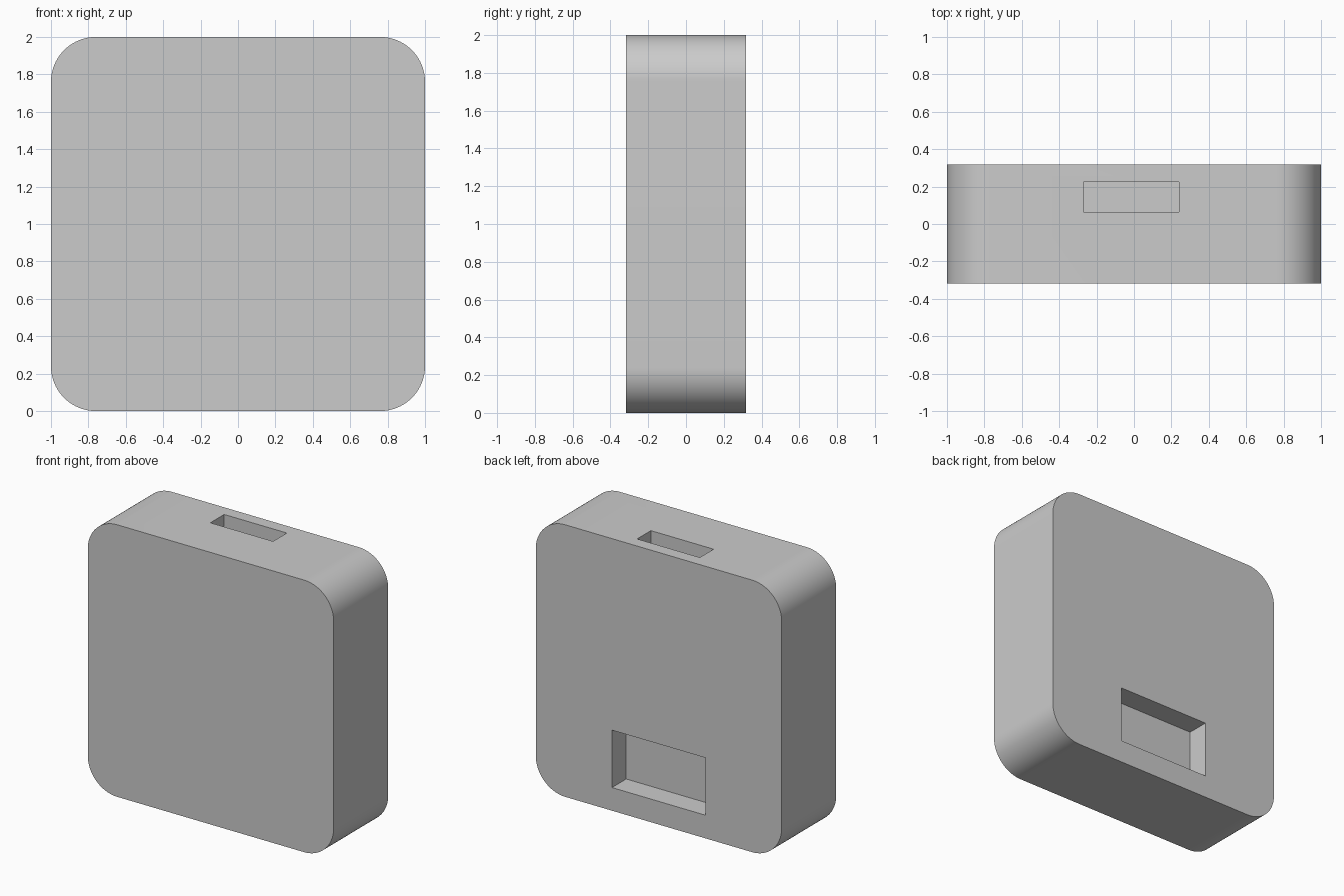
import bpy, bmesh, math
from mathutils import Vector

if "Cube" in bpy.data.objects:
    bpy.data.objects.remove(bpy.data.objects["Cube"])

HALF_W, HALF_D, HEIGHT, RADIUS, STEPS = 1.0, 0.317, 2.0, 0.24, 24


def make_object(name, bm):
    mesh = bpy.data.meshes.new(name)
    bm.to_mesh(mesh)
    bm.free()
    obj = bpy.data.objects.new(name, mesh)
    bpy.context.collection.objects.link(obj)
    return obj


def make_cutter(name, low, high):
    low, high = Vector(low), Vector(high)
    bm = bmesh.new()
    bmesh.ops.create_cube(bm, size=1)
    bmesh.ops.scale(bm, vec=high - low, verts=bm.verts)
    bmesh.ops.translate(bm, vec=(low + high) / 2, verts=bm.verts)
    obj = make_object(name, bm)
    obj.hide_render = True
    return obj


# Rounded square body, extruded front to back
bm = bmesh.new()
profile = []
inner = HALF_W - RADIUS
for corner, (sx, sz) in enumerate([(1, 1), (-1, 1), (-1, -1), (1, -1)]):
    for i in range(STEPS + 1):
        a = (corner + i / STEPS) * math.pi / 2
        profile.append(bm.verts.new((sx * inner + RADIUS * math.cos(a), -HALF_D,
                                     HEIGHT / 2 + sz * inner + RADIUS * math.sin(a))))
face = bm.faces.new(profile)
ext = bmesh.ops.extrude_face_region(bm, geom=[face], use_keep_orig=True)
moved = [v for v in ext["geom"] if isinstance(v, bmesh.types.BMVert)]
bmesh.ops.translate(bm, vec=(0, 2 * HALF_D, 0), verts=moved)
bmesh.ops.recalc_face_normals(bm, faces=bm.faces)
body = make_object("body", bm)

# Port slot in the top and rectangular recess in the back
cutters = [
    make_cutter("top_slot_cutter", (-0.27, 0.065, HEIGHT - 0.2), (0.24, 0.225, HEIGHT + 0.1)),
    make_cutter("back_recess_cutter", (-0.38, HALF_D - 0.165, 0.17), (0.38, HALF_D + 0.1, 0.592)),
]
bpy.context.view_layer.objects.active = body
for cutter in cutters:
    mod = body.modifiers.new(cutter.name, 'BOOLEAN')
    mod.operation = 'DIFFERENCE'
    mod.solver = 'EXACT'
    mod.object = cutter
    bpy.ops.object.modifier_apply(modifier=mod.name)
    bpy.data.objects.remove(cutter)

# Smooth corners, sharp rims
bpy.ops.object.select_all(action='DESELECT')
body.select_set(True)
bpy.ops.object.shade_smooth_by_angle(angle=math.radians(30))
